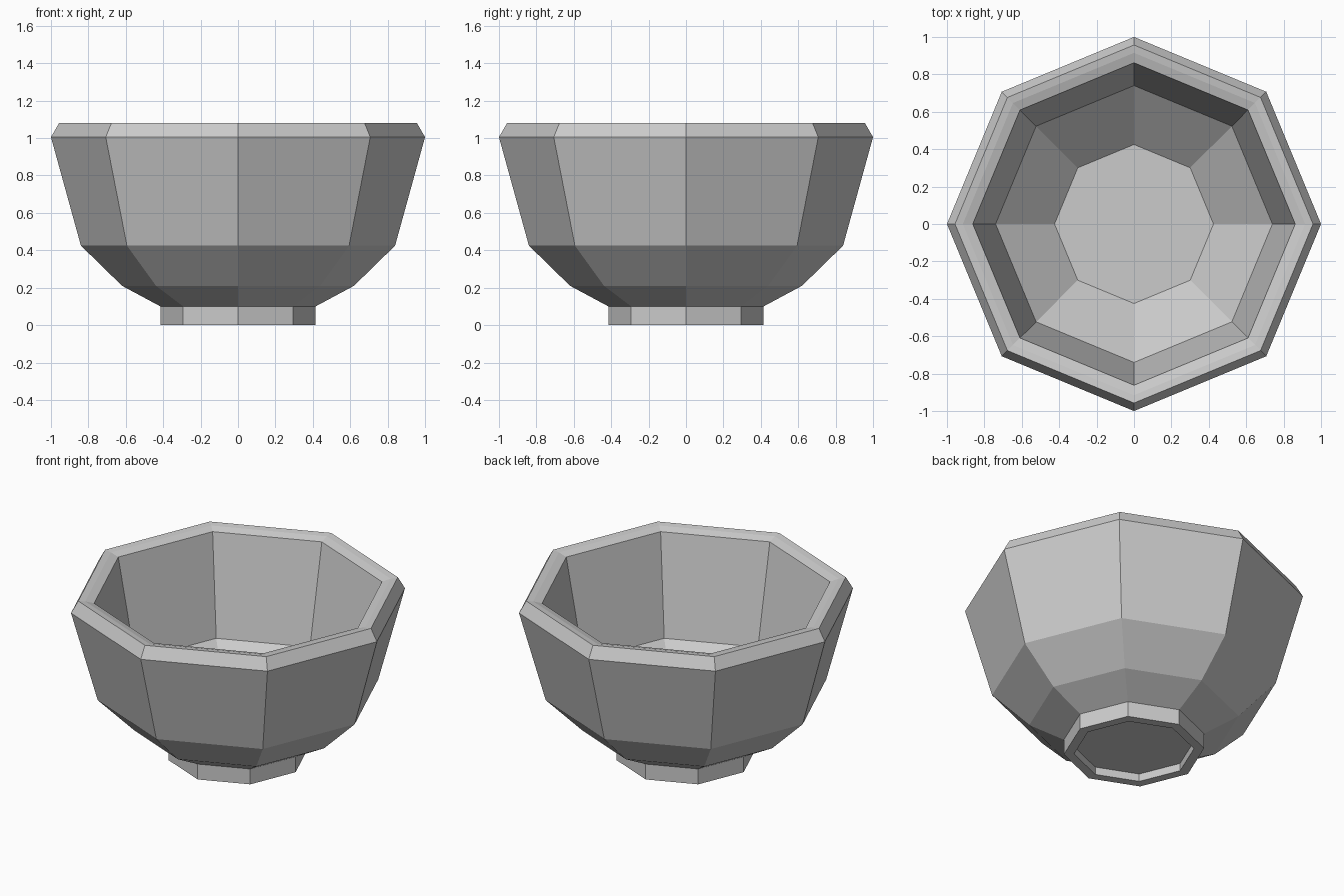
import bpy, bmesh
from math import cos, sin, pi

if "Cube" in bpy.data.objects:
    bpy.data.objects.remove(bpy.data.objects["Cube"])

SIDES = 8


def lathe(name, profile, sides=SIDES):
    """Revolve an (r, z) profile into a faceted solid; both ends are capped."""
    bm = bmesh.new()
    rings = [[bm.verts.new((r * cos(2 * pi * i / sides), r * sin(2 * pi * i / sides), z))
              for i in range(sides)] for r, z in profile]
    for a, b in zip(rings, rings[1:]):
        for i in range(sides):
            j = (i + 1) % sides
            bm.faces.new((a[i], a[j], b[j], b[i]))
    bm.faces.new(rings[0][::-1])
    bm.faces.new(rings[-1])
    bmesh.ops.recalc_face_normals(bm, faces=bm.faces[:])
    mesh = bpy.data.meshes.new(name)
    bm.to_mesh(mesh)
    bm.free()
    obj = bpy.data.objects.new(name, mesh)
    bpy.context.collection.objects.link(obj)
    return obj


# Hollow underside and foot ring
foot = [(0.355, 0.05), (0.355, 0.0), (0.415, 0.0), (0.415, 0.10)]
# Outer wall up to the bevelled lip
outer = [(0.62, 0.21), (0.84, 0.425), (1.0, 1.005), (0.957, 1.08)]
# Gently sloping rim, then inner wall down to the floor
inner = [(0.915, 1.074), (0.862, 1.058), (0.74, 0.42), (0.425, 0.15)]

lathe("bowl", foot + outer + inner)
